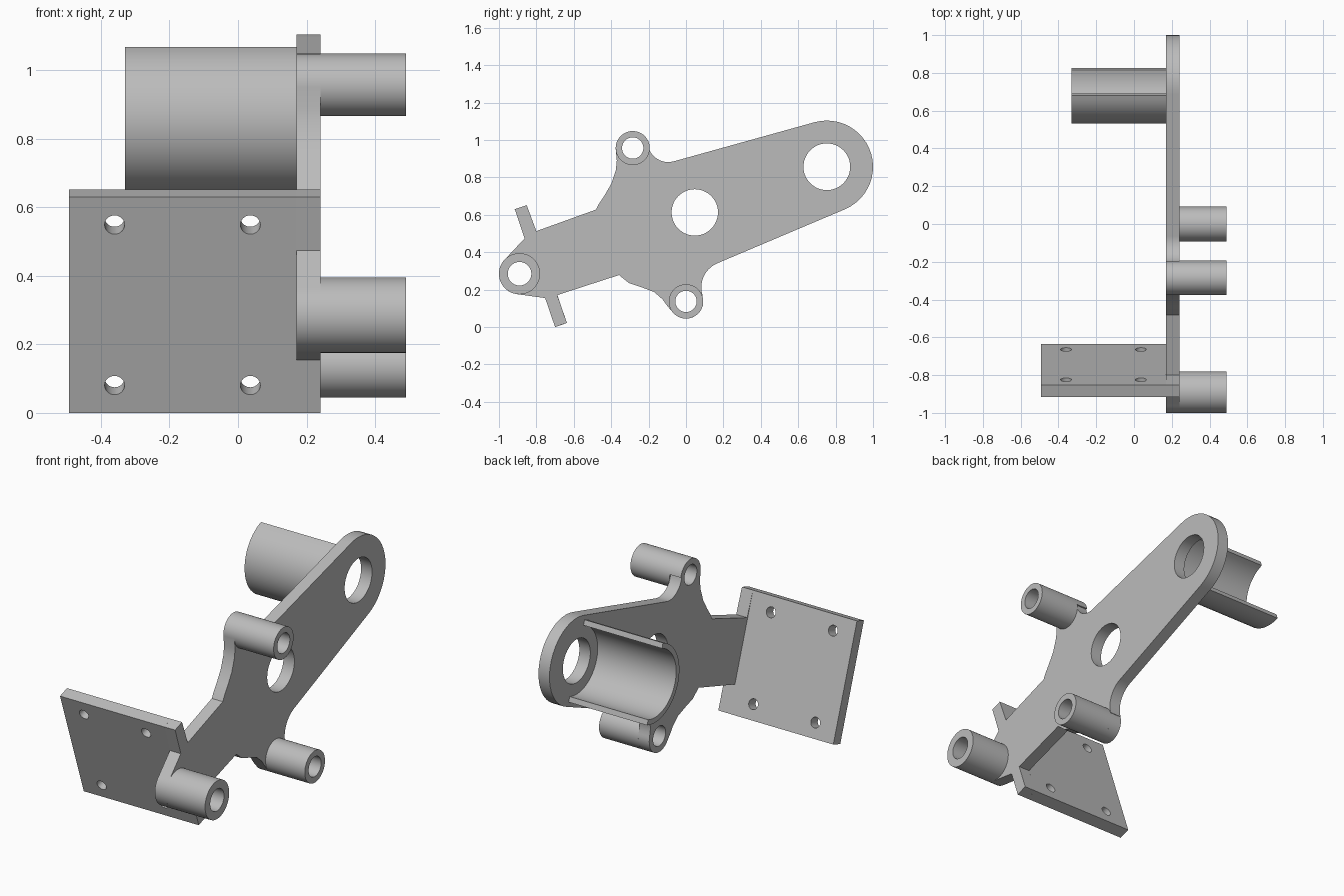
import bpy
import bmesh
from math import sin, cos, radians
from mathutils import Matrix, Vector

cube = bpy.data.objects.get("Cube")
if cube:
    bpy.data.objects.remove(cube, do_unlink=True)

grey = bpy.data.materials.new("plain_grey")
grey.use_nodes = True
colour = (0.5, 0.5, 0.5, 1)
grey.diffuse_color = colour
grey.node_tree.nodes["Principled BSDF"].inputs["Base Color"].default_value = colour


def arc(centre, r, start, end):
    """Points on an arc, angles in degrees."""
    n = max(4, int(abs(end - start) / 7.5))
    angles = [radians(start + (end - start) * i / n) for i in range(n + 1)]
    return [(centre[0] + r * cos(a), centre[1] + r * sin(a)) for a in angles]


def circle(centre, r):
    return arc(centre, r, 0, 360)[:-1]


def frame(u, v, origin=(0, 0, 0)):
    """Matrix whose local x and y run along u and v."""
    u, v = Vector(u), Vector(v)
    m = Matrix((u, v, u.cross(v))).transposed().to_4x4()
    m.translation = origin
    return m


SIDE = frame((0, 1, 0), (0, 0, 1))


def extrude(name, loops, low, high, matrix=SIDE):
    """Solid from an outline and hole loops, pushed from low to high."""
    curve = bpy.data.curves.new(name + "_profile", "CURVE")
    curve.dimensions = "2D"
    curve.fill_mode = "BOTH"
    curve.extrude = (high - low) / 2
    for loop in loops:
        spline = curve.splines.new("POLY")
        spline.points.add(len(loop) - 1)
        for point, (a, b) in zip(spline.points, loop):
            point.co = (a, b, 0, 1)
        spline.use_cyclic_u = True
    helper = bpy.data.objects.new(name + "_helper", curve)
    bpy.context.collection.objects.link(helper)
    graph = bpy.context.evaluated_depsgraph_get()
    mesh = bpy.data.meshes.new_from_object(helper.evaluated_get(graph))
    bpy.data.objects.remove(helper, do_unlink=True)

    bm = bmesh.new()
    bm.from_mesh(mesh)
    bmesh.ops.remove_doubles(bm, verts=bm.verts, dist=0.0002)
    bmesh.ops.translate(bm, verts=bm.verts, vec=(0, 0, (low + high) / 2))
    bmesh.ops.transform(bm, verts=bm.verts, matrix=matrix)
    bmesh.ops.recalc_face_normals(bm, faces=bm.faces)
    bm.to_mesh(mesh)
    bm.free()
    mesh.name = name
    mesh.materials.clear()
    mesh.materials.append(grey)
    obj = bpy.data.objects.new(name, mesh)
    bpy.context.collection.objects.link(obj)
    bpy.ops.object.select_all(action="DESELECT")
    obj.select_set(True)
    bpy.context.view_layer.objects.active = obj
    bpy.ops.object.shade_smooth_by_angle(angle=radians(30))
    return obj


INNER, OUTER, TIP = 0.17, 0.24, 0.49
END = (0.753, 0.857)

# Bosses: centre, outer radius, bore radius
bosses = {
    "front_boss": ((-0.89, 0.285), 0.11, 0.063),
    "upper_boss": ((-0.285, 0.957), 0.091, 0.057),
    "lower_boss": ((0.0, 0.137), 0.092, 0.057),
}
front, upper, lower = bosses.values()

# Side plate outline, including the ends of the tilted mounting plate
outline = (
    arc(END, 0.247, -67.1, 105.6)
    + arc((-0.095, 0.992), 0.11, -74.4, -169.6)
    + arc(upper[0], upper[1], 10.4, 185)
    + [(-0.37, 0.89), (-0.375, 0.84), (-0.4, 0.765), (-0.435, 0.705),
       (-0.465, 0.66), (-0.481, 0.628), (-0.8, 0.513), (-0.852, 0.652),
       (-0.915, 0.63), (-0.863, 0.474)]
    + arc(front[0], front[1], 132, 262)
    + [(-0.753, 0.155), (-0.7, 0), (-0.637, 0.022), (-0.688, 0.171),
       (-0.358, 0.278), (-0.305, 0.235), (-0.23, 0.21), (-0.17, 0.187),
       (-0.125, 0.148), (-0.098, 0.11)]
    + arc(lower[0], lower[1], 215, 378.7)
    + arc((0.222, 0.212), 0.14, 198.7, 112.9)
)
bores = [circle(c, bore) for c, r, bore in bosses.values()]
windows = [circle(END, 0.125), circle((0.047, 0.613), 0.124)]
extrude("side_plate", [outline] + bores + windows, INNER, OUTER)

# Tubular bosses
for name, (centre, r, bore) in bosses.items():
    extrude(name, [circle(centre, r), circle(centre, bore)], OUTER, TIP)

# Half sleeve behind the end hole
sleeve = arc(END, 0.222, 109, 289) + arc(END, 0.192, 289, 109)
extrude("half_sleeve", [sleeve], -0.33, INNER)

# Tilted mounting plate with four screw holes
tilt = radians(18.9)
mount = frame((1, 0, 0), (0, -sin(tilt), cos(tilt)), (0, -0.7, 0))
left, height = -0.493, 0.666
plate = [(left, 0), (INNER, 0), (INNER, height), (left, height)]
screws = [circle((x, v), 0.029) for x in (-0.36, 0.036) for v in (0.085, 0.58)]
extrude("mounting_plate", [plate] + screws, -0.067, 0, mount)
